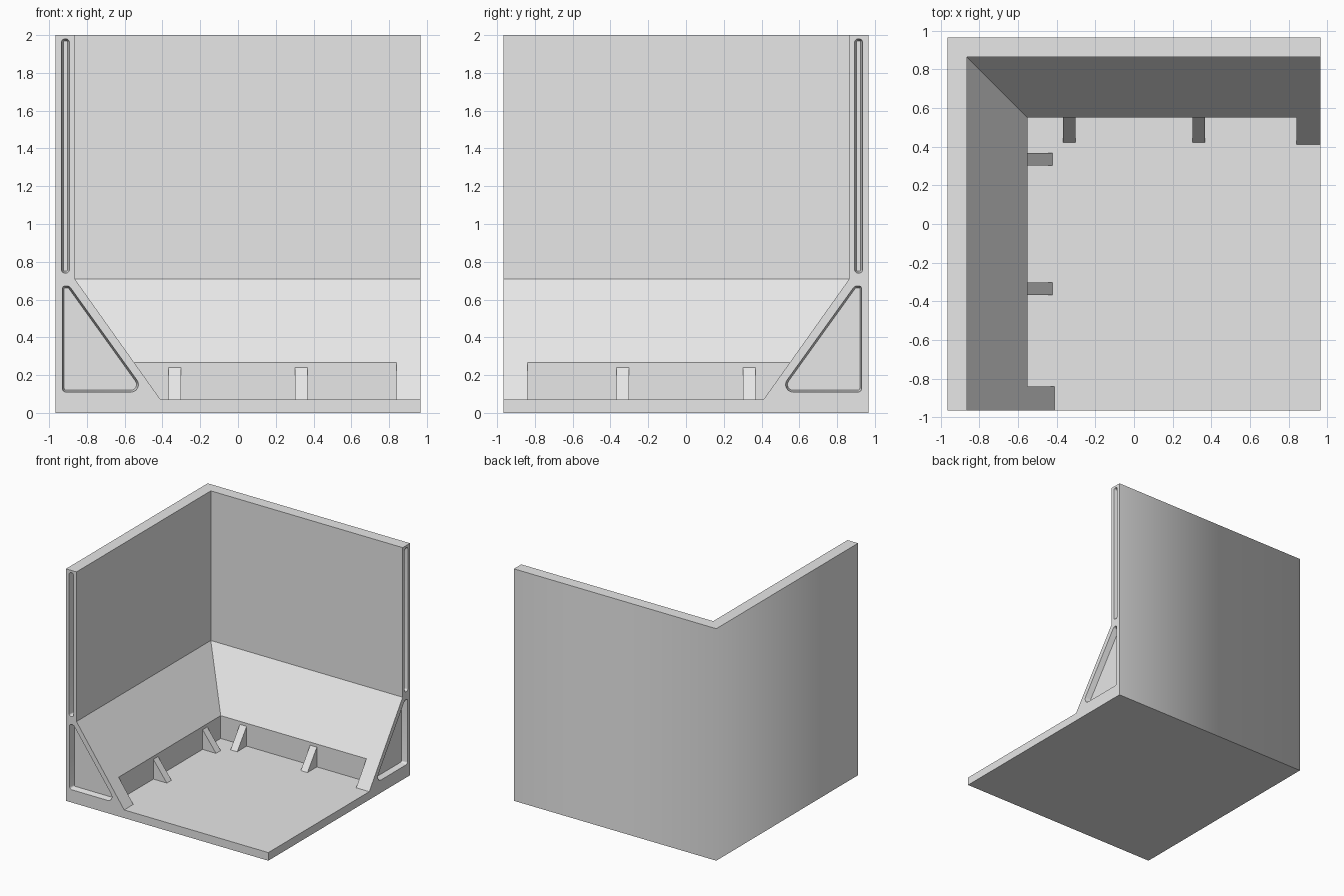
import bpy, bmesh, math
from mathutils import Vector

if "Cube" in bpy.data.objects:
    bpy.data.objects.remove(bpy.data.objects["Cube"])

HALF, FLOOR, WALL = 0.965, 0.07, 0.1
FOOT = -0.41          # where the sloped skirt meets the floor
ALCOVE = -0.55        # upright face of the alcove under the skirt
CHEEK = 0.84          # inner side of the solid end gussets

grey = bpy.data.materials.new("plain_grey")
grey.use_nodes = True
grey.diffuse_color = (0.8, 0.8, 0.8, 1)
grey.node_tree.nodes["Principled BSDF"].inputs["Base Color"].default_value = (0.8, 0.8, 0.8, 1)


def loft(name, rings, swap=False):
    """Closed solid through matching rings; swap mirrors it onto the other wall."""
    bm = bmesh.new()
    loops = []
    for ring in rings:
        loops.append([bm.verts.new((-y, -x, z) if swap else (x, y, z)) for x, y, z in ring])
    n = len(loops[0])
    for lo, hi in zip(loops, loops[1:]):
        for i in range(n):
            j = (i + 1) % n
            bm.faces.new((lo[i], lo[j], hi[j], hi[i]))
    bm.faces.new(loops[0][::-1])
    bm.faces.new(loops[-1])
    bmesh.ops.recalc_face_normals(bm, faces=bm.faces)
    mesh = bpy.data.meshes.new(name)
    bm.to_mesh(mesh)
    bm.free()
    mesh.materials.append(grey)
    obj = bpy.data.objects.new(name, mesh)
    bpy.context.collection.objects.link(obj)
    return obj


def rect(x0, x1, y0, y1, z):
    return [(x0, y0, z), (x1, y0, z), (x1, y1, z), (x0, y1, z)]


def rounded(corners, inset, steps=6):
    """Outline of (x, z, radius) corners with round fillets, shrunk by inset."""
    out = []
    for i, (x, z, r) in enumerate(corners):
        p = Vector((x, z))
        a = (Vector(corners[i - 1][:2]) - p).normalized()
        b = (Vector(corners[(i + 1) % len(corners)][:2]) - p).normalized()
        h = a.angle(b) / 2
        centre = p + (a + b).normalized() * r / math.sin(h)
        start = (p + a * r / math.tan(h) - centre).normalized()
        end = (p + b * r / math.tan(h) - centre).normalized()
        out += [centre + start.slerp(end, k / steps) * (r - inset) for k in range(steps + 1)]
    return out


def pocket(corners, swap):
    """Tapered pocket cutter in the end face of a wall."""
    rings = []
    for y, inset in ((-HALF - 0.05, 0), (-HALF, 0), (-HALF + 0.05, 0.01)):
        rings.append([(p.x, y, p.y) for p in rounded(corners, inset)])
    return loft("pocket_cutter", rings, swap)


# Corner body: a block with the room, the alcove and the end pockets cut away
body = loft("corner_body", [rect(-HALF, HALF, -HALF, HALF, z) for z in (0, 2)])
inner = WALL - HALF
cutters = [
    loft("room_cutter", [rect(c, 1.2, -1.2, -c, z)
                         for c, z in ((FOOT, FLOOR), (inner, 0.71), (inner, 2.2))]),
    loft("alcove_cutter", [rect(ALCOVE, CHEEK, -CHEEK, -ALCOVE, z) for z in (FLOOR, 0.4)]),
]
slot = [(-0.935, 0.74, 0.018), (-0.893, 0.74, 0.018),
        (-0.893, 1.98, 0.018), (-0.935, 1.98, 0.018)]
triangle = [(-0.93, 0.11, 0.02), (-0.489, 0.11, 0.04),
            (-0.893, 0.672, 0.025), (-0.93, 0.672, 0.015)]
for swap in (False, True):
    cutters += [pocket(slot, swap), pocket(triangle, swap)]

for cutter in cutters:
    cutter.hide_render = True
    mod = body.modifiers.new("cut", 'BOOLEAN')
    mod.operation = 'DIFFERENCE'
    mod.solver = 'EXACT'
    mod.object = cutter
bpy.context.view_layer.update()
cut_mesh = bpy.data.meshes.new_from_object(
    body.evaluated_get(bpy.context.evaluated_depsgraph_get()))
body.modifiers.clear()
body.data = cut_mesh
for cutter in cutters:
    bpy.data.objects.remove(cutter)

# Sharp edges everywhere except the softly shaded outer back corner
bm = bmesh.new()
bm.from_mesh(cut_mesh)
for f in bm.faces:
    f.smooth = True
for e in bm.edges:
    back = all(v.co.x < -HALF + 0.001 and v.co.y > HALF - 0.001 for v in e.verts)
    e.smooth = back or e.calc_face_angle(0) < math.radians(30)
bm.to_mesh(cut_mesh)
bm.free()

# Small bracing ribs in the alcove, two along each wall
for swap, wall in ((False, "side"), (True, "back")):
    for centre, place in ((-0.335, "near"), (0.335, "far")):
        rings = []
        for y in (centre - 0.032, centre + 0.032):
            profile = [(ALCOVE - 0.01, 0.06), (-0.422, 0.06), (-0.422, FLOOR),
                       (ALCOVE, 0.24), (ALCOVE - 0.01, 0.24)]
            rings.append([(x, y, z) for x, z in profile])
        loft(f"{wall}_rib_{place}", rings, swap)
